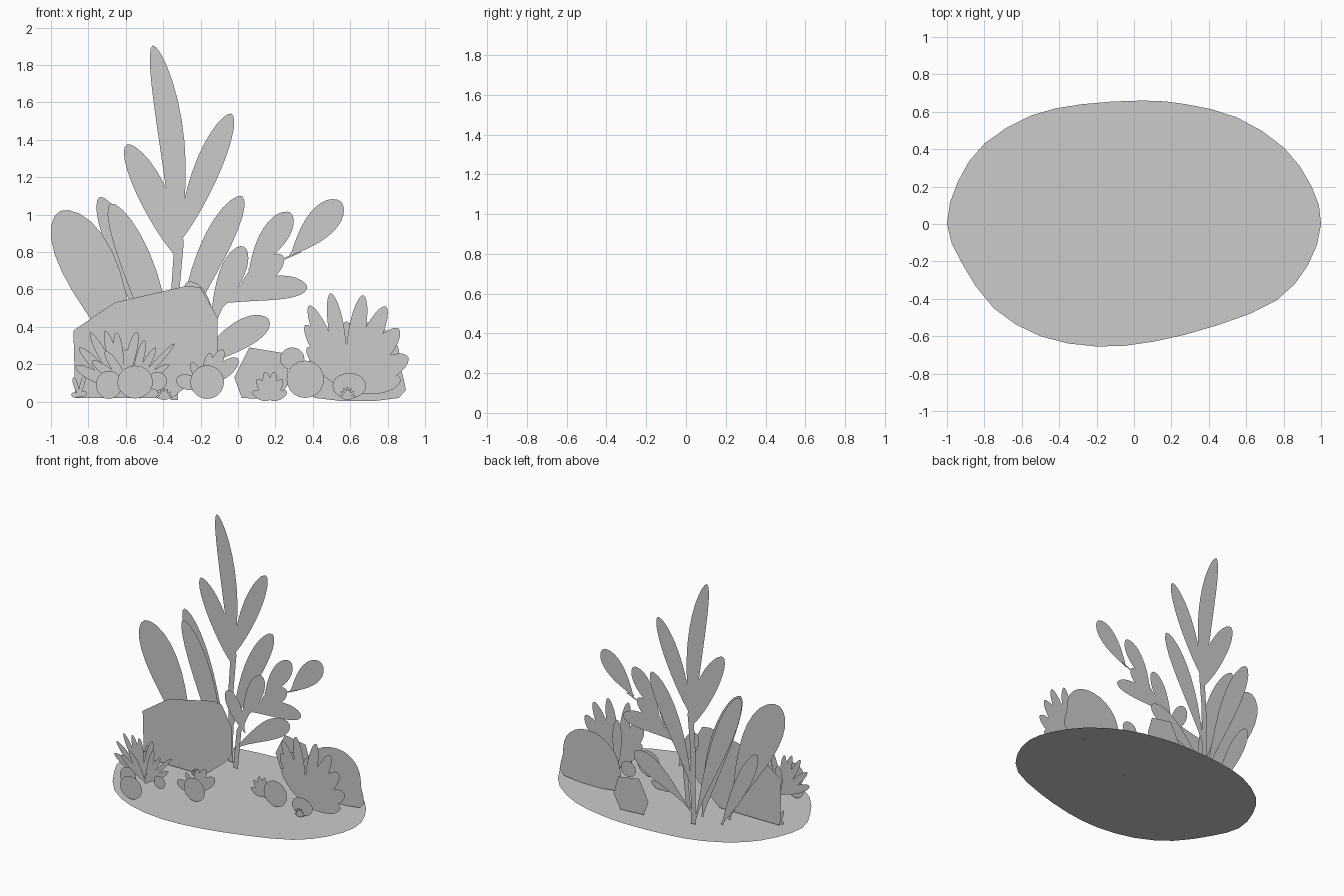
import bpy, math
from mathutils import Vector

if "Cube" in bpy.data.objects:
    bpy.data.objects.remove(bpy.data.objects["Cube"])


def make(name, faces):
    """One object from flat outlines, each a list of 3D points."""
    verts, polys = [], []
    for f in faces:
        polys.append(list(range(len(verts), len(verts) + len(f))))
        verts += f
    me = bpy.data.meshes.new(name)
    me.from_pydata(verts, [], polys)
    me.update()
    ob = bpy.data.objects.new(name, me)
    bpy.context.collection.objects.link(ob)
    return ob


def leaf(y, bx, bz, tx, tz, half, peak=0.62, bend=0.0, stem=0.008, n=14):
    """Upright card leaf from base to tip; bend pushes the middle to the right."""
    b, t = Vector((bx, bz)), Vector((tx, tz))
    d = t - b
    perp = Vector((d.y, -d.x)).normalized()
    e2 = 0.55
    e1 = e2 * peak / (1 - peak)
    top = peak ** e1 * (1 - peak) ** e2
    right, left = [], []
    for i in range(n + 1):
        s = 0.5 - 0.5 * math.cos(math.pi * i / n)
        w = half * s ** e1 * (1 - s) ** e2 / top
        if s < peak:
            w = max(w, stem)
        c = b + d * s + perp * bend * 4 * s * (1 - s)
        p, q = c + perp * w, c - perp * w
        right.append((p.x, y, p.y))
        if i < n:
            left.append((q.x, y, q.y))
    return right + left[::-1]


def plant(name, y, leaves, step=0.002, base=None):
    """Fan of leaves; base is shared when given."""
    make(name, [leaf(y + i * step, *((base or ()) + l)) for i, l in enumerate(leaves)])


def strip(y, pts):
    """Tapered stem through (x, z, half width) points."""
    return [(x + w, y, z) for x, z, w in pts] + [(x - w, y, z) for x, z, w in pts[::-1]]


def card(name, y, pts):
    make(name, [[(x, y, z) for x, z in pts]])


def blob(name, y, cx, cz, rx, rz, n=20):
    card(name, y, [(cx + rx * math.cos(k * math.tau / n), cz + rz * math.sin(k * math.tau / n))
                   for k in range(n)])


def smooth_loop(pts, sub=4):
    """Closed Catmull-Rom curve through the points."""
    out, n = [], len(pts)
    for i in range(n):
        a, b, c, d = (Vector(pts[(i + k) % n]) for k in (-1, 0, 1, 2))
        for j in range(sub):
            t = j / sub
            p = 0.5 * (2 * b + (c - a) * t + (2 * a - 5 * b + 4 * c - d) * t * t
                       + (3 * b - a - 3 * c + d) * t ** 3)
            out.append((p.x, p.y))
    return out


# Ground disc
ground = [(.05, .66), (.28, .64), (.55, .57), (.8, .41), (.95, .2), (1, 0), (.93, -.22),
          (.76, -.41), (.45, -.54), (.1, -.63), (-.2, -.655), (-.5, -.6), (-.75, -.45),
          (-.92, -.21), (-1, 0), (-.94, .23), (-.8, .43), (-.55, .58), (-.28, .64)]
make("ground", [[(x, y, 0.004) for x, y in smooth_loop(ground, 2)]])

# Tall back plant
make("tall_plant_stem", [strip(.395, [(-.34, .01, .02), (-.335, .6, .022), (-.315, .85, .025),
                                     (-.345, 1.1, .012)])])
plant("tall_plant_leaves", .392, [
    (-.33, .85, -.455, 1.905, .068, .58, .04),
    (-.31, .76, -.595, 1.375, .078, .58, .015),
    (-.31, .86, -.035, 1.54, .07, .6, -.01),
    (-.34, .25, .02, 1.1, .075, .7, -.03),
    (-.35, .03, -.74, 1.095, .075, .72, .02),
    (-.33, .1, .165, .44, .075, .75, -.02)], .001)
plant("side_leaf", .3, [(-.35, .03, -.68, 1.06, .085, .65, .04),
                        (-.52, .02, -.82, .64, .06, .65)])
plant("broad_leaf", .21, [(-.52, .02, -.95, 1.02, .145, .72, .03)])

# Branching plant
make("branch_stem", [strip(.255, [(-.2, .05, .02), (-.17, .35, .02), (-.1, .5, .016),
                                 (.02, .62, .012), (.17, .73, .012), (.33, .8, .012)])])
plant("branch_leaves", .245, [
    (.28, .78, .55, 1.07, .08, .66),
    (.06, .7, .28, 1.01, .07, .64),
    (-.1, .52, .37, .615, .064, .68, -.03),
    (.0, .58, .24, .78, .06, .6),
    (-.15, .42, .03, .83, .065, .68),
    (-.12, .35, -.27, .64, .06, .65)])

# Rocks
card("large_rock", .085, [(-.87, .02), (-.88, .38), (-.66, .53), (-.27, .62), (-.2, .61),
                          (-.11, .45), (-.11, .25), (-.17, .17), (-.35, .02)])
card("small_rock", .49, [(.02, .02), (-.02, .13), (.06, .29), (.24, .26), (.28, .12), (.22, .01)])
dome = [(.41, .02), (.37, .15), (.42, .31), (.55, .41), (.72, .42), (.84, .33), (.87, .18),
        (.86, .02)]
card("dome_rock", .272, smooth_loop(dome, 3))

# Right leafy plant
plant("right_plant", 0, [
    (.495, .58, .042), (.67, .57, .045), (.38, .515, .042), (.79, .51, .05),
    (.36, .41, .042), (.86, .39, .058), (.37, .29, .04), (.91, .24, .06),
    (.87, .12, .052), (.58, .43, .04)], base=(.58, .06))
blob("right_bulb", -.06, .595, .085, .09, .068)
blob("round_pebble", -.055, .36, .12, .1, .1)
blob("back_pebble", .295, .29, .23, .065, .06)

# Left front plant
plant("left_front_plant", -.285, [
    (-.71, .38, .026), (-.65, .37, .026), (-.54, .375, .026), (-.79, .37, .024),
    (-.85, .29, .026), (-.87, .19, .03), (-.6, .28, .03)], base=(-.62, .06))
plant("left_front_sprig", -.33, [
    (-.34, .31, .016), (-.44, .29, .02), (-.37, .2, .02), (-.5, .33, .022),
    (-.71, .27, .025), (-.78, .22, .025)], base=(-.57, .06))
blob("left_pebble_front", -.53, -.55, .105, .095, .088)
blob("left_pebble_back", -.365, -.69, .09, .07, .075)
blob("left_pebble_side", -.35, -.43, .11, .05, .05)

# Middle front pebble with sprouting leaves
blob("middle_pebble", -.3, -.165, .105, .09, .09)
plant("middle_sprout", -.285, [
    (.0, .23, .04), (-.08, .28, .03), (-.25, .21, .024), (-.33, .12, .04),
    (-.15, .26, .025)], base=(-.18, .08))


# Grass tufts and weeds
def tuft(name, x, y, r, h, count, half):
    tips = [(x + r * math.sin(a), .015 + h * math.cos(a), half)
            for a in (math.radians(-75 + 150 * k / (count - 1)) for k in range(count))]
    make(name, [leaf(y + i * .001, x, .012, *t, .5, 0, .003, 8) for i, t in enumerate(tips)])


tuft("grass_middle", -.395, .05, .045, .06, 7, .007)
tuft("grass_right", .585, -.08, .045, .065, 7, .007)
tuft("herb_middle", .17, .05, .095, .15, 6, .024)
plant("left_weed", .06, [(-.88, .13, .012), (-.82, .14, .012), (-.89, .04, .014),
                         (-.81, .05, .014)], base=(-.85, .03))
